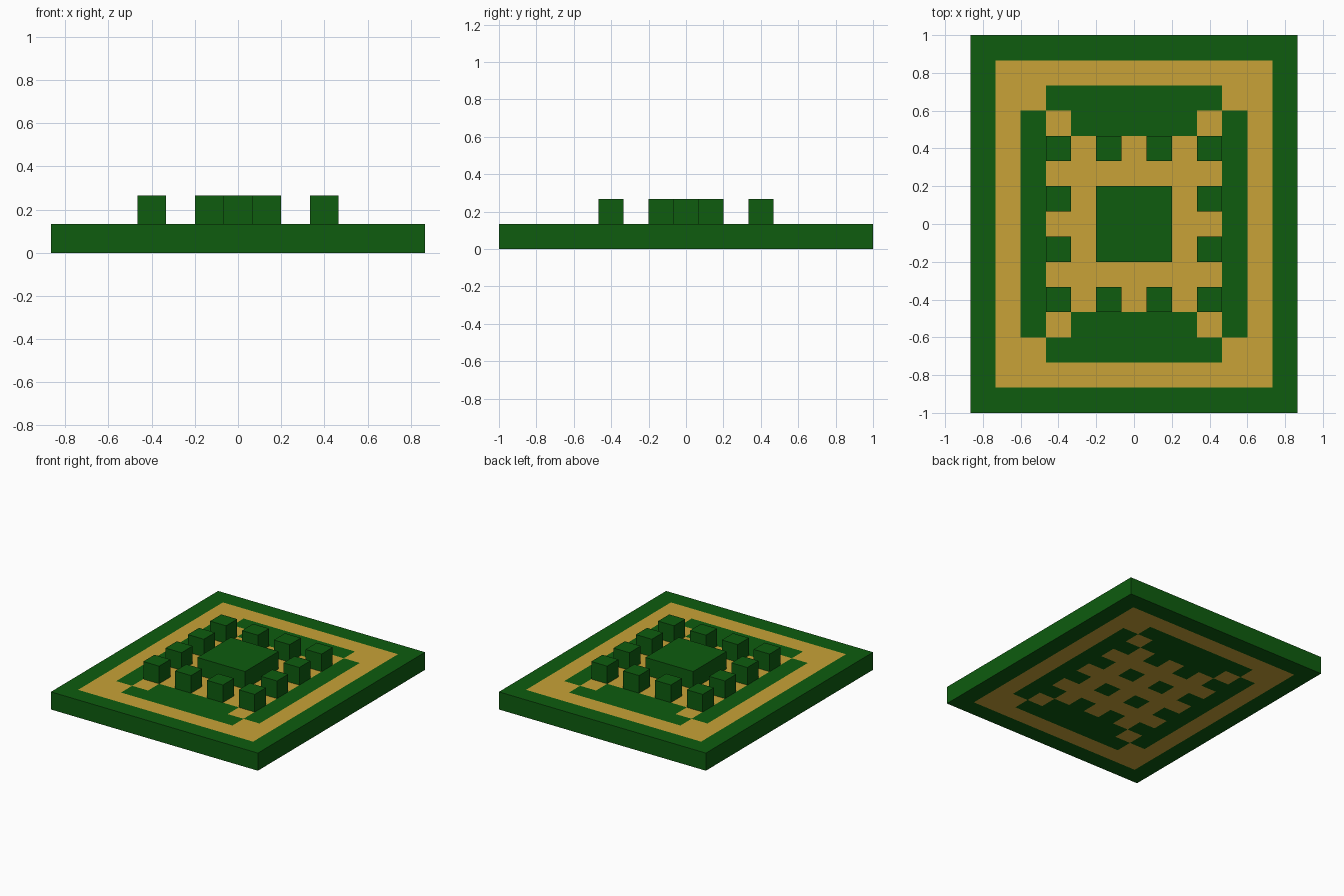
import bpy, bmesh
from mathutils import Vector

if "Cube" in bpy.data.objects:
    bpy.data.objects.remove(bpy.data.objects["Cube"])

U = 2 / 15          # size of one square tile
NX, NY = 13, 15     # tiles across and deep


def material(name, rgb):
    m = bpy.data.materials.new(name)
    m.diffuse_color = (*rgb, 1)
    m.use_nodes = True
    m.node_tree.nodes["Principled BSDF"].inputs["Base Color"].default_value = m.diffuse_color
    return m


green = material("dark green", (0.0044, 0.107, 0.0048))
gold = material("gold", (0.58, 0.365, 0.038))


def add_object(name, bm, mats):
    mesh = bpy.data.meshes.new(name)
    bm.to_mesh(mesh)
    bm.free()
    for m in mats:
        mesh.materials.append(m)
    ob = bpy.data.objects.new(name, mesh)
    bpy.context.scene.collection.objects.link(ob)


def has_stud(a, b):
    return (a, b) in {(3, 3), (3, 1), (1, 3)}


def is_green(a, b):
    """Inlay pattern for the tile a across and b deep from the centre."""
    if a == 6 or b == 7:                 # outer border
        return True
    if a == 4 and b <= 4:                # side bars
        return True
    if (b == 5 and a <= 3) or (b == 4 and a <= 2):   # front and back bars
        return True
    return has_stud(a, b) or (a, b) == (1, 1)        # tiles under studs and core


# Inlaid base slab: tiled top and bottom, plain sides
bm = bmesh.new()
for i in range(NX):
    for j in range(NY):
        cx, cy = (i - NX // 2), (j - NY // 2)
        a, b = abs(cx), abs(cy)
        covered = has_stud(a, b) or (a <= 1 and b <= 1)
        corners = [(-.5, -.5), (.5, -.5), (.5, .5), (-.5, .5)]
        lo = [bm.verts.new(((cx + u) * U, (cy + v) * U, 0)) for u, v in corners]
        hi = [bm.verts.new(((cx + u) * U, (cy + v) * U, U)) for u, v in corners]
        faces = [bm.faces.new(lo[::-1])]
        if not covered:                  # raised blocks sit on the open tiles
            faces.append(bm.faces.new(hi))
        for f in faces:
            f.material_index = 0 if is_green(a, b) else 1
        edge = (cy == -7, cx == 6, cy == 7, cx == -6)
        for k in range(4):
            if edge[k]:
                n = (k + 1) % 4
                bm.faces.new((lo[k], lo[n], hi[n], hi[k]))
bmesh.ops.remove_doubles(bm, verts=bm.verts, dist=1e-4)
add_object("base_slab", bm, [green, gold])


def block(name, x, y, w):
    """Raised block with an open underside, one tile high."""
    bm = bmesh.new()
    bmesh.ops.create_cube(bm, size=1)
    bmesh.ops.scale(bm, vec=(w * U, w * U, U), verts=bm.verts)
    bmesh.ops.translate(bm, vec=Vector((x * U, y * U, 1.5 * U)), verts=bm.verts)
    bm.normal_update()
    under = [f for f in bm.faces if f.normal.z < -0.5]
    bmesh.ops.delete(bm, geom=under, context='FACES_ONLY')
    add_object(name, bm, [green])


# Central block and the ring of studs
block("central_block", 0, 0, 3)
for x in (-3, -1, 1, 3):
    for y in (-3, -1, 1, 3):
        if has_stud(abs(x), abs(y)):
            block("stud", x, y, 1)
